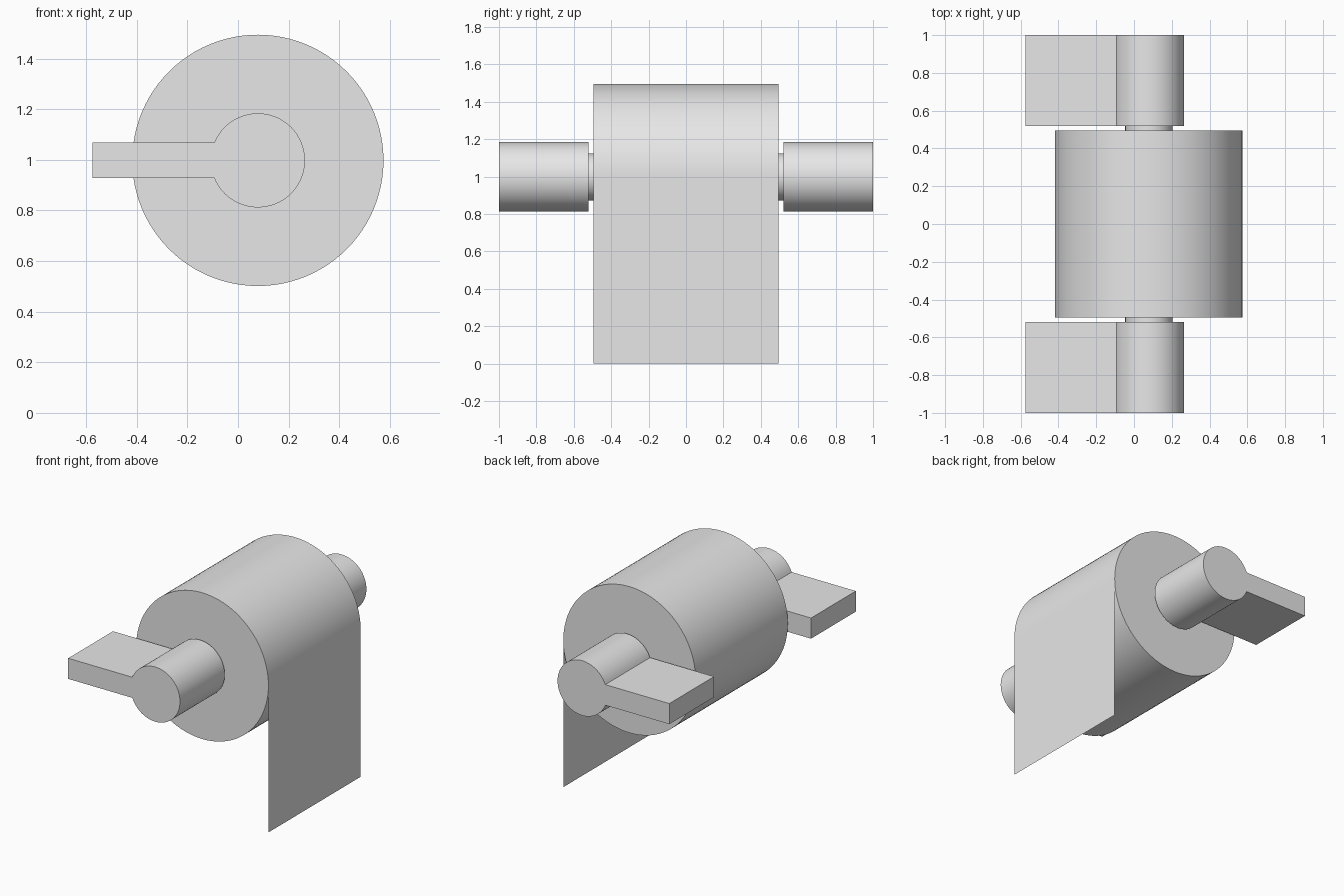
import bpy, bmesh, math

if "Cube" in bpy.data.objects:
    bpy.data.objects.remove(bpy.data.objects["Cube"])

CX, CZ = 0.0785, 0.998   # roll axis position
ROLL_R, BRACKET_R, AXLE_R = 0.4965, 0.186, 0.125

grey = bpy.data.materials.new("light_grey")
grey.diffuse_color = (0.8, 0.8, 0.8, 1)
grey.use_nodes = True
grey.node_tree.nodes["Principled BSDF"].inputs["Base Color"].default_value = grey.diffuse_color


def circle(radius, start=0.0, end=2 * math.pi, steps=96, closed=True):
    """Points of an arc around the roll axis in the xz plane."""
    n = steps if closed else steps + 1
    return [(CX + radius * math.cos(start + (end - start) * i / steps),
             CZ + radius * math.sin(start + (end - start) * i / steps)) for i in range(n)]


def prism(name, profile, y0, y1):
    """Extrude an xz profile along y."""
    bm = bmesh.new()
    face = bm.faces.new([bm.verts.new((x, y0, z)) for x, z in profile])
    ext = bmesh.ops.extrude_face_region(bm, geom=[face], use_keep_orig=True)
    for v in ext["geom"]:
        if isinstance(v, bmesh.types.BMVert):
            v.co.y = y1
    bmesh.ops.recalc_face_normals(bm, faces=bm.faces[:])
    return finish(name, bm)


def finish(name, bm):
    mesh = bpy.data.meshes.new(name)
    bm.to_mesh(mesh)
    bm.free()
    mesh.materials.append(grey)
    obj = bpy.data.objects.new(name, mesh)
    bpy.context.collection.objects.link(obj)
    bpy.ops.object.select_all(action='DESELECT')
    obj.select_set(True)
    bpy.context.view_layer.objects.active = obj
    bpy.ops.object.shade_smooth_by_angle(angle=math.radians(30))
    return obj


# Paper roll and the axle through it
prism("paper_roll", circle(ROLL_R), -0.495, 0.495)
prism("axle", circle(AXLE_R, steps=64), -0.53, 0.53)

# Wall brackets: round boss with a flat arm, one on each side
half = 0.07
a = math.asin(half / BRACKET_R)
keyhole = circle(BRACKET_R, -math.pi + a, math.pi - a, 64, closed=False)
keyhole += [(-0.575, CZ + half), (-0.575, CZ - half)]
for side, label in ((-1, "front"), (1, "back")):
    prism(label + "_bracket", keyhole, side * 0.52, side * 1.0)

# Loose sheet hanging tangent to the roll
bm = bmesh.new()
x = CX + ROLL_R
bm.faces.new([bm.verts.new(p) for p in
              ((x, -0.495, 0), (x, 0.495, 0), (x, 0.495, CZ), (x, -0.495, CZ))])
finish("hanging_sheet", bm)
